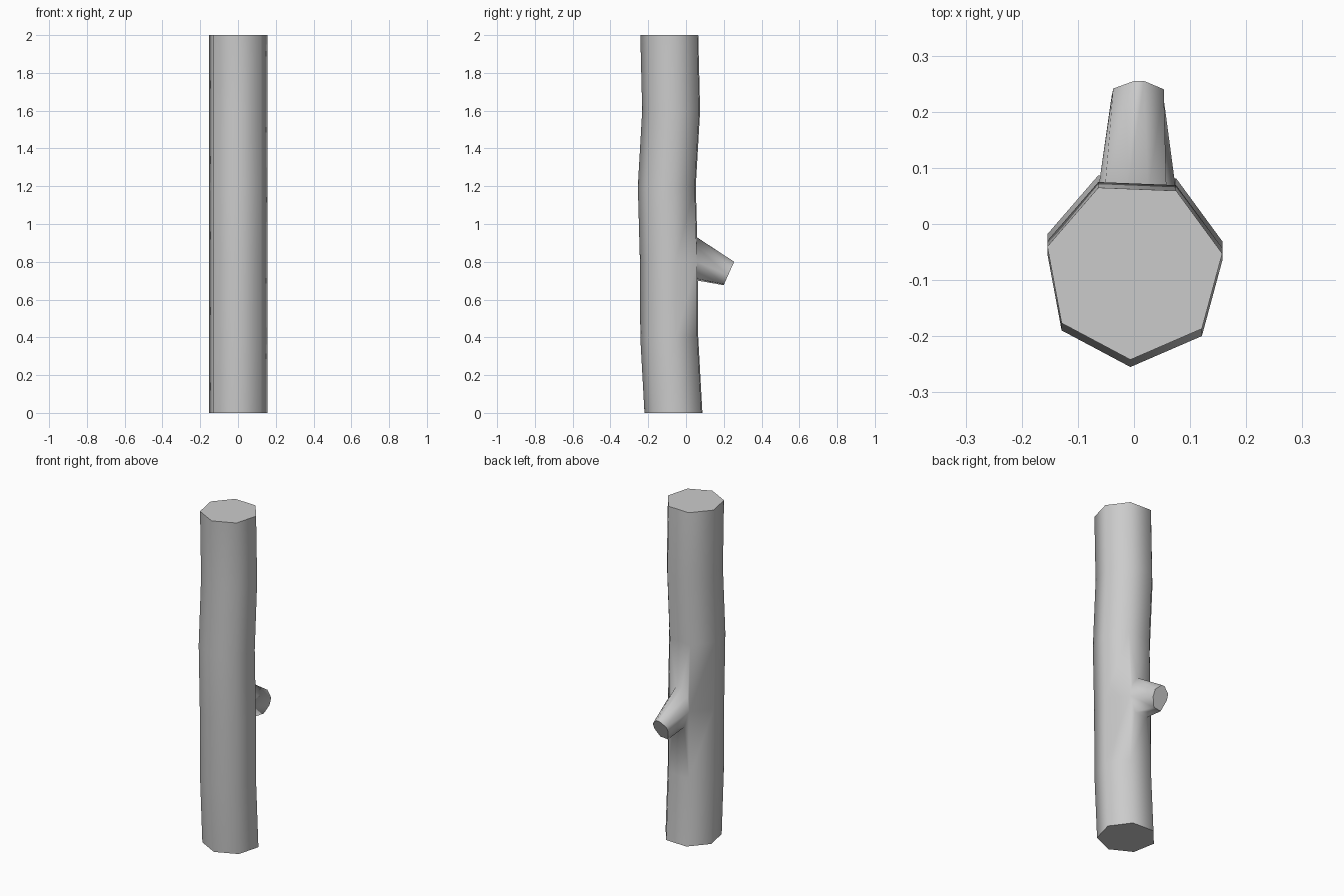
import bpy, bmesh, math

if "Cube" in bpy.data.objects:
    bpy.data.objects.remove(bpy.data.objects["Cube"])

SIDES, RADIUS, PHASE = 7, 0.16, math.radians(-92.3)
# ring height and y offset of the slightly wavy trunk
RINGS = [(0, -0.06), (0.4, -0.082), (0.8, -0.084), (1.2, -0.095), (1.6, -0.072), (2, -0.082)]

bm = bmesh.new()

# Trunk rings
rings = []
for z, cy in RINGS:
    ring = []
    for i in range(SIDES):
        a = PHASE + i * math.tau / SIDES
        ring.append(bm.verts.new((RADIUS * math.cos(a), cy + RADIUS * math.sin(a), z)))
    rings.append(ring)

# Trunk sides, leaving the two back panels around the branch open
RIGHT, LEFT = 3, 4
for k in range(len(RINGS) - 1):
    lo, hi = rings[k], rings[k + 1]
    for i in range(SIDES):
        if i == RIGHT and k in (1, 2):
            continue
        j = (i + 1) % SIDES
        bm.faces.new((lo[i], lo[j], hi[j], hi[i]))
caps = [bm.faces.new(rings[0][::-1]), bm.faces.new(rings[-1])]


def on_back(x, z):
    """Vertex lying on the open back panel."""
    a, b = (1, 2) if z < 0.8 else (2, 3)
    t = (z - RINGS[a][0]) / 0.4
    l = rings[a][LEFT].co.lerp(rings[b][LEFT].co, t)
    r = rings[a][RIGHT].co.lerp(rings[b][RIGHT].co, t)
    p = l.lerp(r, (x - l.x) / (r.x - l.x))
    return bm.verts.new(p)


# Branch root, starting at the left middle trunk vertex and going over the top
upper = [on_back(*p) for p in ((-0.052, 0.885), (-0.012, 0.93), (0.025, 0.93), (0.058, 0.88))]
lower = [on_back(*p) for p in ((0.042, 0.71), (-0.032, 0.70))]
L, R = rings[2][LEFT], rings[2][RIGHT]
root = [L] + upper + [R] + lower

# Panels between the trunk and the branch root
TL, TR, BL, BR = rings[3][LEFT], rings[3][RIGHT], rings[1][LEFT], rings[1][RIGHT]
for f in ((TL, L, upper[0]), (TL, upper[0], upper[1]), (TL, upper[1], upper[2], TR),
          (TR, upper[2], upper[3]), (TR, upper[3], R),
          (BR, R, lower[0]), (BR, lower[0], lower[1], BL), (BL, lower[1], L)):
    bm.faces.new(f)

# Sawn-off branch tip, tilted downwards
TIP = [(-0.040, 0), (-0.037, 0.035), (0, 0.068), (0.018, 0.068),
       (0.053, 0.032), (0.053, -0.01), (0.03, -0.062), (-0.02, -0.068)]
tip = [bm.verts.new((x, 0.227 + 0.41 * s, 0.738 + 0.912 * s)) for x, s in TIP]
for i in range(8):
    j = (i + 1) % 8
    bm.faces.new((root[i], root[j], tip[j], tip[i]))
caps.append(bm.faces.new(tip))

# Smooth bark with crisp cut ends
bmesh.ops.recalc_face_normals(bm, faces=bm.faces[:])
for f in bm.faces:
    f.smooth = True
for f in caps:
    f.smooth = False
    for e in f.edges:
        e.smooth = False

mesh = bpy.data.meshes.new("log")
bm.to_mesh(mesh)
bm.free()
bpy.context.collection.objects.link(bpy.data.objects.new("log_with_branch", mesh))
